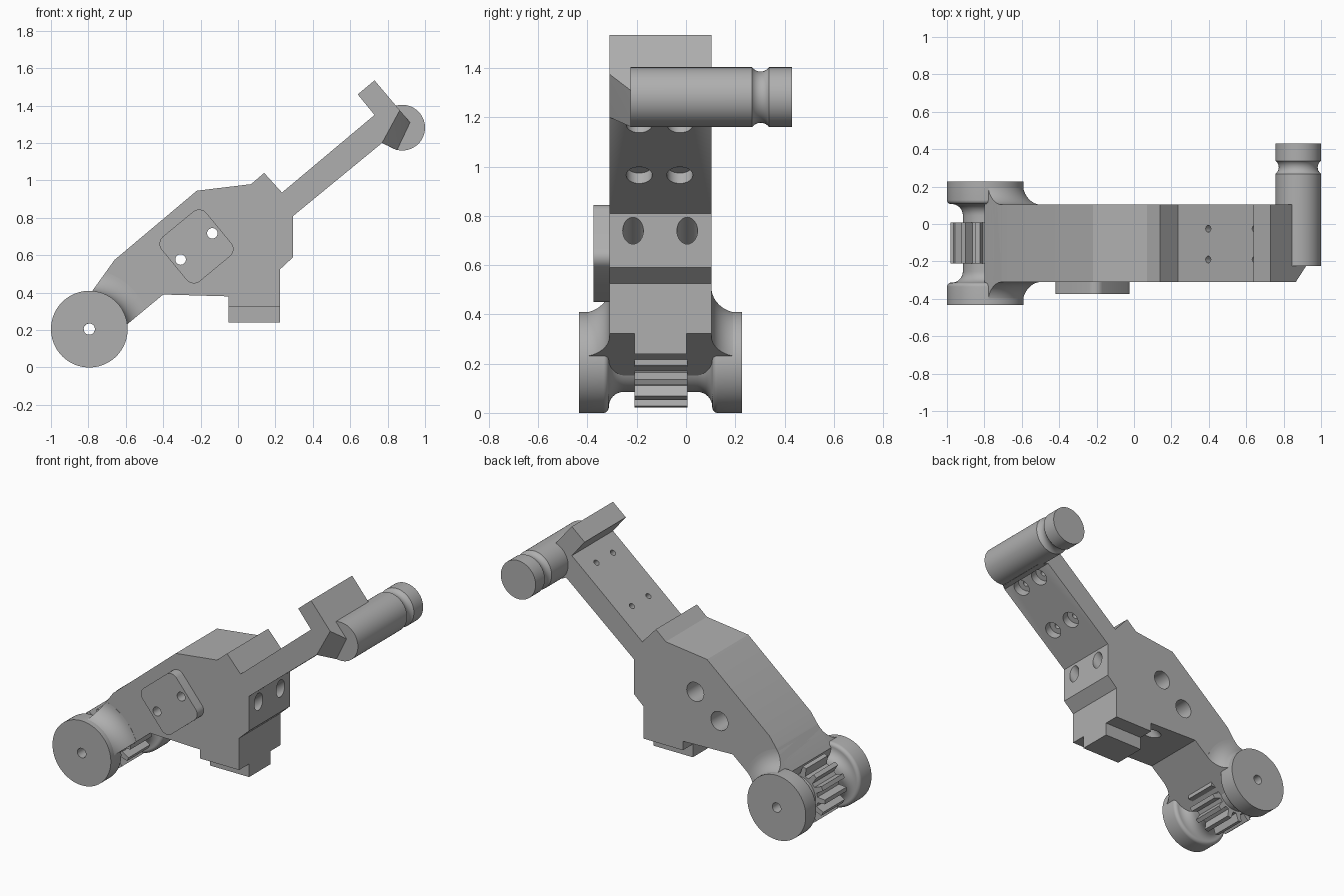
import bpy, bmesh
from math import sin, cos, pi, radians
from mathutils import Vector, Matrix

if "Cube" in bpy.data.objects:
    bpy.data.objects.remove(bpy.data.objects["Cube"], do_unlink=True)

grey = bpy.data.materials.new("plain_grey")
grey.use_nodes = True
grey.diffuse_color = (0.43, 0.43, 0.43, 1)
grey.node_tree.nodes["Principled BSDF"].inputs["Base Color"].default_value = (0.43, 0.43, 0.43, 1)

FRONT, BACK = -0.31, 0.103           # faces of the main body
MID = (FRONT + BACK) / 2
AXLE = (-0.795, 0.205)               # roller axis in x, z
TILT = radians(39.5)                 # slope of the long arm
ALONG = Vector((cos(TILT), 0, sin(TILT)))
ACROSS = Vector((-sin(TILT), 0, cos(TILT)))


def finish(name, bm):
    bmesh.ops.remove_doubles(bm, verts=bm.verts, dist=1e-5)
    bmesh.ops.recalc_face_normals(bm, faces=bm.faces)
    mesh = bpy.data.meshes.new(name)
    bm.to_mesh(mesh)
    bm.free()
    mesh.materials.append(grey)
    ob = bpy.data.objects.new(name, mesh)
    bpy.context.collection.objects.link(ob)
    return ob


def prism(name, outline, y0, y1):
    """Extrude an x-z outline along y."""
    bm = bmesh.new()
    face = bm.faces.new([bm.verts.new((x, y0, z)) for x, z in outline])
    new = bmesh.ops.extrude_face_region(bm, geom=[face])["geom"]
    bmesh.ops.translate(bm, vec=(0, y1 - y0, 0),
                        verts=[v for v in new if isinstance(v, bmesh.types.BMVert)])
    return finish(name, bm)


def lathe(name, centre, profile, steps=64):
    """Turn a closed (radius, y) profile around a y axis."""
    bm = bmesh.new()
    rings = []
    for i in range(steps):
        a = 2 * pi * i / steps
        rings.append([bm.verts.new((centre[0] + r * cos(a), y, centre[1] + r * sin(a)))
                      for r, y in profile])
    n = len(profile)
    for i in range(steps):
        p, q = rings[i], rings[(i + 1) % steps]
        for j in range(n):
            k = (j + 1) % n
            if profile[j][0] + profile[k][0] > 0:
                bm.faces.new((p[j], p[k], q[k], q[j]))
    return finish(name, bm)


def drill(start, end, radius):
    """Cylinder cutter between two points."""
    start, end = Vector(start), Vector(end)
    axis = end - start
    turn = axis.to_track_quat('Z', 'Y').to_matrix().to_4x4()
    bm = bmesh.new()
    bmesh.ops.create_cone(bm, cap_ends=True, segments=32, radius1=radius, radius2=radius,
                          depth=axis.length,
                          matrix=Matrix.Translation((start + end) / 2) @ turn)
    ob = finish("cutter", bm)
    ob.hide_render = True
    return ob


def boolean(ob, cutters, operation='DIFFERENCE'):
    for c in cutters:
        m = ob.modifiers.new("cut", 'BOOLEAN')
        m.operation, m.solver, m.object = operation, 'EXACT', c
    bpy.context.view_layer.update()
    graph = bpy.context.evaluated_depsgraph_get()
    mesh = bpy.data.meshes.new_from_object(ob.evaluated_get(graph))
    ob.modifiers.clear()
    ob.data = mesh


def arc(cr, cy, radius, a0, a1, n=10):
    return [(cr + radius * cos(radians(a0 + (a1 - a0) * i / n)),
             cy + radius * sin(radians(a0 + (a1 - a0) * i / n))) for i in range(n + 1)]


# Main body with the long arm and its end flange
body = prism("main_body", [
    (-0.8, 0.38), (-0.66, 0.575), (-0.22, 0.945), (0.07, 0.98), (0.14, 1.04),
    (0.235, 0.935), (0.73, 1.35), (0.64, 1.46), (0.73, 1.535), (0.865, 1.375),
    (0.77, 1.2), (0.295, 0.81), (0.295, 0.59), (0.225, 0.525), (0.225, 0.323),
    (-0.05, 0.323), (-0.05, 0.38), (-0.4, 0.39), (-0.69, 0.15), (-0.8, 0.2)], FRONT, BACK)

# Bottom locating tab
tab = prism("bottom_tab", [(-0.05, 0.24), (0.225, 0.24), (0.225, 0.33), (-0.05, 0.33)],
            -0.21, 0.003)

# Rounded square pad on the front
pad_centre = Vector((-0.222, 0, 0.647))
outline = []
for k, (u, v) in enumerate([(1, 1), (-1, 1), (-1, -1), (1, -1)]):
    for a, b in arc(u * 0.105, v * 0.105, 0.05, 90 * k, 90 * k + 90, 6):
        p = pad_centre + ALONG * a + ACROSS * b
        outline.append((p.x, p.z))
pad = prism("front_pad", outline, -0.375, FRONT)

# Drilled holes
cutters = [drill((AXLE[0], -0.6, AXLE[1]), (AXLE[0], 0.5, AXLE[1]), 0.03)]
pad_drills = []
for side in (-1, 1):
    p = pad_centre + ALONG * 0.11 * side
    pad_drills.append(drill((p.x, -0.6, p.z), (p.x, 0.5, p.z), 0.028))
    cutters.append(drill((p.x, -0.15, p.z), (p.x, 0.5, p.z), 0.06))
cutters += pad_drills
for y in (-0.215, 0.005):
    p = Vector((0.295, y, 0.74))
    cutters.append(drill(p + ALONG * 0.08, p - ALONG * 0.7, 0.042))
for y in (-0.19, -0.025):
    for x, z in ((0.484, 0.965), (0.735, 1.171)):
        p = Vector((x, y, z))
        cutters.append(drill(p - ACROSS * 0.05, p + ACROSS * 0.16, 0.018))
        cutters.append(drill(p - ACROSS * 0.05, p + ACROSS * 0.055, 0.053))
boolean(body, cutters)
boolean(pad, pad_drills)

# Chamfered corner between flange and handle
bm = bmesh.new()
inner = [(0.865, 1.375), (0.77, 1.2)]
for x, z in inner:
    bm.verts.new((x, FRONT, z))
for y in (-0.225, BACK):
    for x, z in inner + [(0.92, 1.31), (0.85, 1.162)]:
        bm.verts.new((x, y, z))
bmesh.ops.convex_hull(bm, input=bm.verts)
wedge = finish("chamfered_corner", bm)

# Grooved round handle
R = 0.122
groove = [(r, y) for r, y in arc(R + 0.024, 0.303, 0.042, 235, 125, 10)]
handle = lathe("handle", (0.878, 1.282),
               [(0, -0.225), (R, -0.225), (R, 0.262)] + groove + [(R, 0.344), (R, 0.43), (0, 0.43)])

# Rollers joined by a hub, drawn for one half and mirrored about the middle
half = ([(0.12, 0.13)] + arc(0.18, 0.15, 0.06, 180, 90, 8)
        + arc(0.183, 0.232, 0.022, -90, 0, 6) + [(0.205, 0.33), (0.03, 0.33)])
profile = [(r, MID + h) for r, h in half] + [(r, MID - h) for r, h in reversed(half)]
rollers = lathe("rollers_and_hub", AXLE, profile, 72)

# Flared blend from the body sides into the rollers
flare = [(0.1, 0.325)] + arc(0.315, 0.32, 0.113, 180, 270, 12) + [(0.315, 0.2)]
blend = lathe("roller_blend", AXLE,
              [(r, MID + h) for r, h in flare] + [(r, MID - h) for r, h in reversed(flare)], 72)
limit = prism("cutter", [(-0.8, 0.38), (-0.66, 0.575), (-0.22, 0.945), (-0.3, 0.4728),
                         (-0.4, 0.39), (-0.69, 0.15), (-0.8, 0.2)], -0.6, 0.5)
boolean(blend, [limit], 'INTERSECT')

# Toothed wheel on the hub
teeth = 14
outline = []
for i in range(teeth):
    for f, r in ((-0.3, 0.135), (-0.16, 0.186), (0.16, 0.186), (0.3, 0.135)):
        a = 2 * pi * (i + f) / teeth
        outline.append((AXLE[0] + r * cos(a), AXLE[1] + r * sin(a)))
gear = prism("gear", outline, -0.21, 0.007)
boolean(gear, cutters[:1])

# Remove cutters, then shade with sharp edges kept
for c in cutters + [limit]:
    bpy.data.objects.remove(c, do_unlink=True)
for ob in (body, tab, pad, wedge, handle, rollers, blend, gear):
    bpy.ops.object.select_all(action='DESELECT')
    ob.select_set(True)
    bpy.context.view_layer.objects.active = ob
    bpy.ops.object.shade_smooth_by_angle(angle=radians(28))
